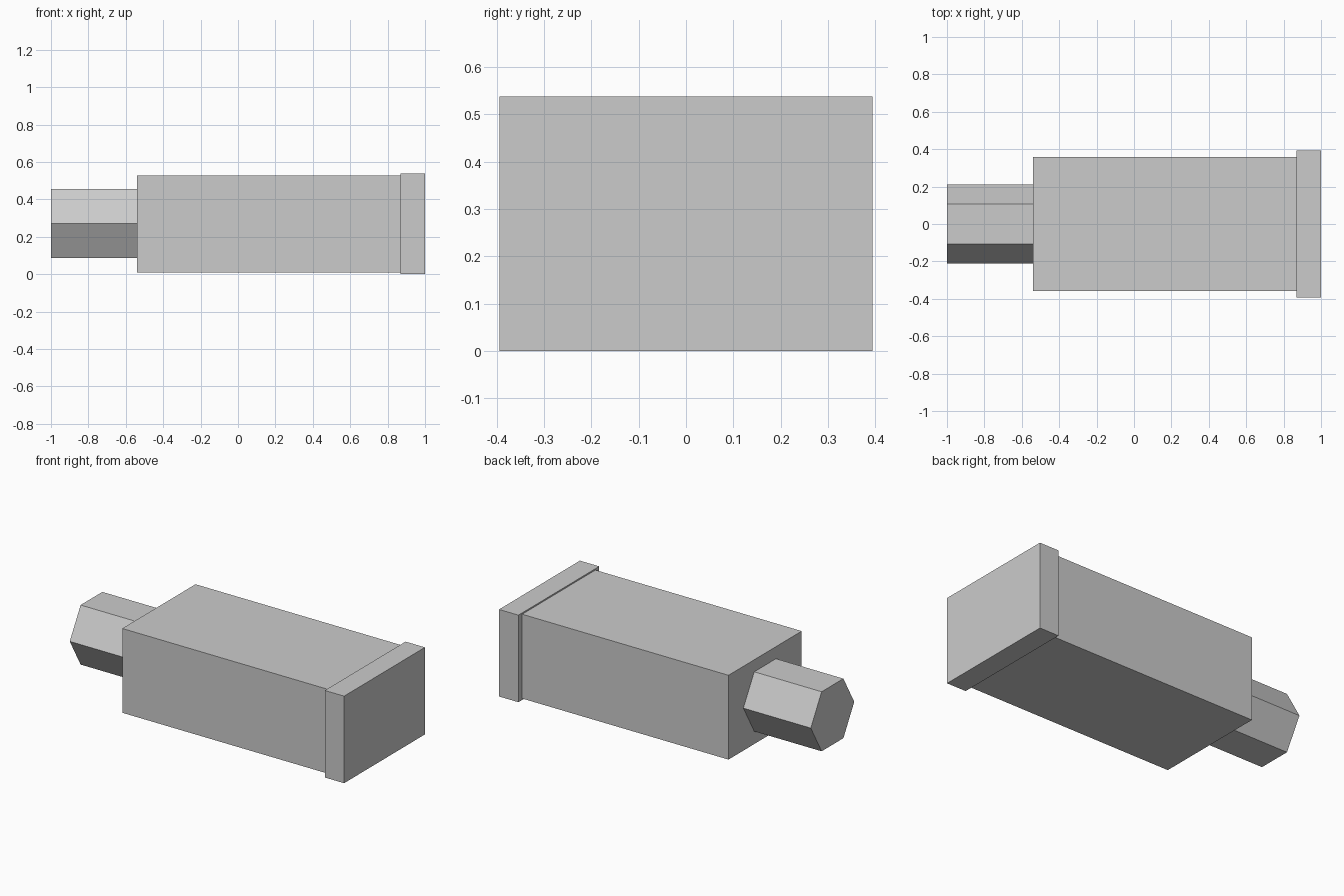
import bpy
import math

if "Cube" in bpy.data.objects:
    bpy.data.objects.remove(bpy.data.objects["Cube"])

grey = bpy.data.materials.new("light grey")
grey.diffuse_color = (0.6, 0.6, 0.6, 1.0)
grey.use_nodes = True
grey.node_tree.nodes["Principled BSDF"].inputs["Base Color"].default_value = grey.diffuse_color

MID_Z = 0.269


def box(name, x0, x1, width, height):
    """Box centred on the long axis, running from x0 to x1."""
    bpy.ops.mesh.primitive_cube_add(size=1, location=((x0 + x1) / 2, 0, MID_Z))
    ob = bpy.context.object
    ob.name = name
    ob.scale = (x1 - x0, width, height)
    bpy.ops.object.transform_apply(location=False, rotation=False, scale=True)
    ob.data.materials.append(grey)
    return ob


# Main block and the slightly larger end plate
box("main_body", -0.54, 0.868, 0.714, 0.52)
box("end_plate", 0.868, 1.0, 0.788, 0.537)

# Hexagonal shaft along x, with corners pointing to the sides and flat top
bpy.ops.mesh.primitive_cylinder_add(
    vertices=6, radius=0.212, depth=0.46,
    location=(-0.77, 0, MID_Z + 0.002), rotation=(0, math.pi / 2, 0))
shaft = bpy.context.object
shaft.name = "hex_shaft"
shaft.data.materials.append(grey)
